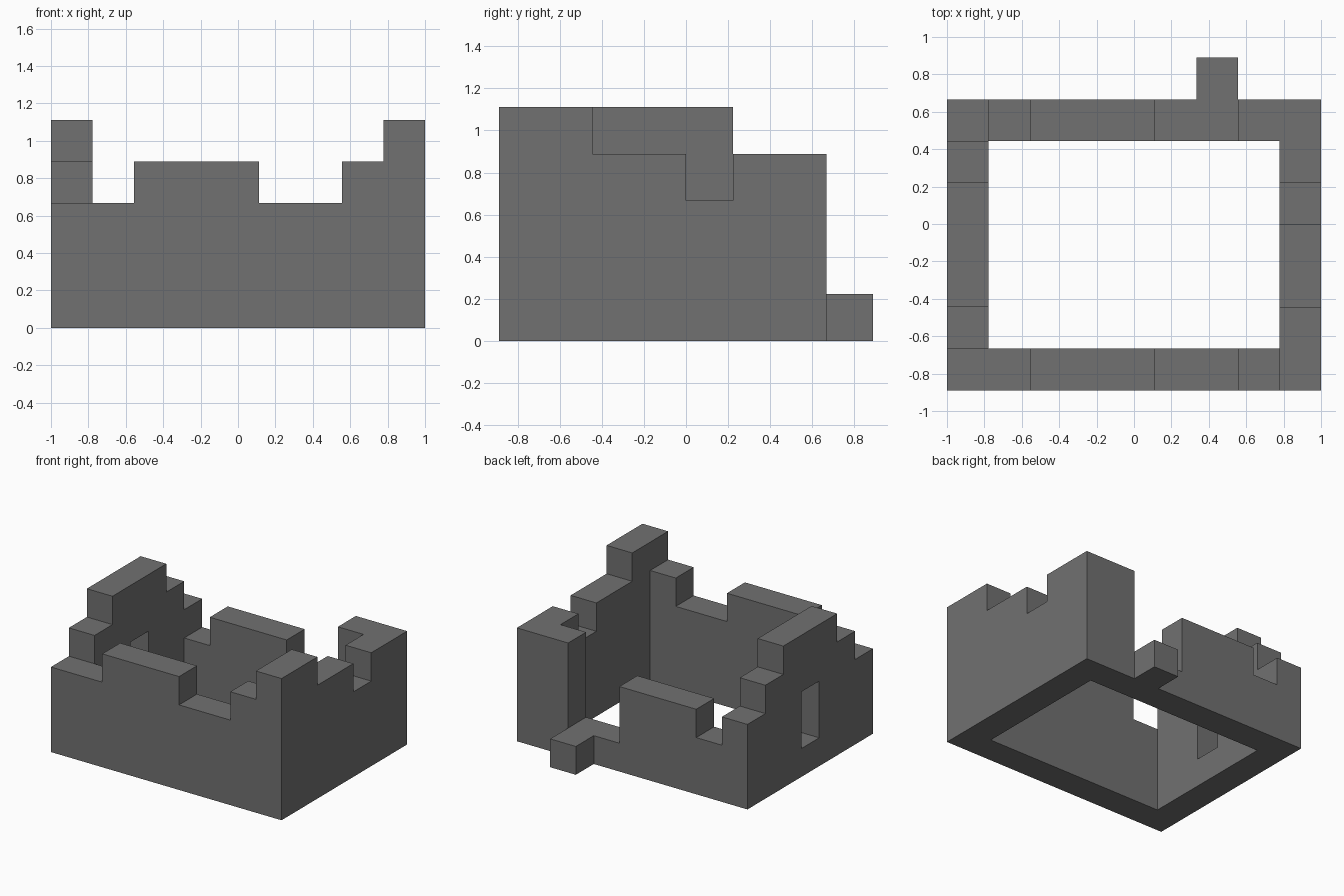
import bpy
import bmesh
from mathutils import Vector

cube = bpy.data.objects.get("Cube")
if cube:
    bpy.data.objects.remove(cube, do_unlink=True)

U = 2 / 9                        # one building block
ORIGIN = Vector((-4.5, -4, 0))   # grid corner, in blocks

stone = bpy.data.materials.new("dark_grey_stone")
stone.use_nodes = True
grey = (0.165, 0.165, 0.165, 1)
stone.diffuse_color = grey
bsdf = stone.node_tree.nodes["Principled BSDF"]
bsdf.inputs["Base Color"].default_value = grey
bsdf.inputs["Roughness"].default_value = 0.9


def ruin_wall(name, start, along, heights, depth=1):
    """Extrude a stepped skyline, one height per block, into a wall."""
    # Stepped outline as (distance, height)
    outline = [(0, 0)]
    level = 0
    for i, h in enumerate(heights):
        if h != level:
            if i:
                outline.append((i, level))
            outline.append((i, h))
            level = h
    outline += [(len(heights), level), (len(heights), 0)]

    along = Vector(along)
    across = Vector((along.y, along.x, 0)) * depth
    base = ORIGIN + Vector(start)
    bm = bmesh.new()
    verts = [bm.verts.new((base + along * d + Vector((0, 0, z))) * U) for d, z in outline]
    face = bm.faces.new(verts)
    grown = bmesh.ops.extrude_face_region(bm, geom=[face])["geom"]
    bmesh.ops.translate(bm, vec=across * U,
                        verts=[g for g in grown if isinstance(g, bmesh.types.BMVert)])
    bmesh.ops.recalc_face_normals(bm, faces=bm.faces)
    mesh = bpy.data.meshes.new(name)
    bm.to_mesh(mesh)
    bm.free()
    mesh.materials.append(stone)
    obj = bpy.data.objects.new(name, mesh)
    bpy.context.collection.objects.link(obj)
    return obj


X, Y = (1, 0, 0), (0, 1, 0)

# Crumbling walls; the low stretch at the back is the doorway
ruin_wall("front_wall", (0, 0, 0), X, [3, 3, 4, 4, 4, 3, 3, 4, 5])
ruin_wall("back_wall", (0, 6, 0), X, [3, 2, 3, 3, 3, 1, 1, 4, 4])
ruin_wall("left_wall", (8, 1, 0), Y, [5, 4, 4, 3, 4])
window_wall = ruin_wall("right_wall", (0, 1, 0), Y, [4, 5, 5, 5, 4])

# Fallen block outside the doorway
ruin_wall("fallen_block", (6, 7, 0), X, [1])

# Window opening through the right wall
cutter = ruin_wall("window_cutter", (-1, 3, 1), Y, [2], depth=3)
cutter.hide_render = True
cut = window_wall.modifiers.new("window_opening", "BOOLEAN")
cut.operation = "DIFFERENCE"
cut.solver = "EXACT"
cut.object = cutter
bpy.context.view_layer.objects.active = window_wall
bpy.ops.object.modifier_apply(modifier=cut.name)
bpy.data.objects.remove(cutter, do_unlink=True)
